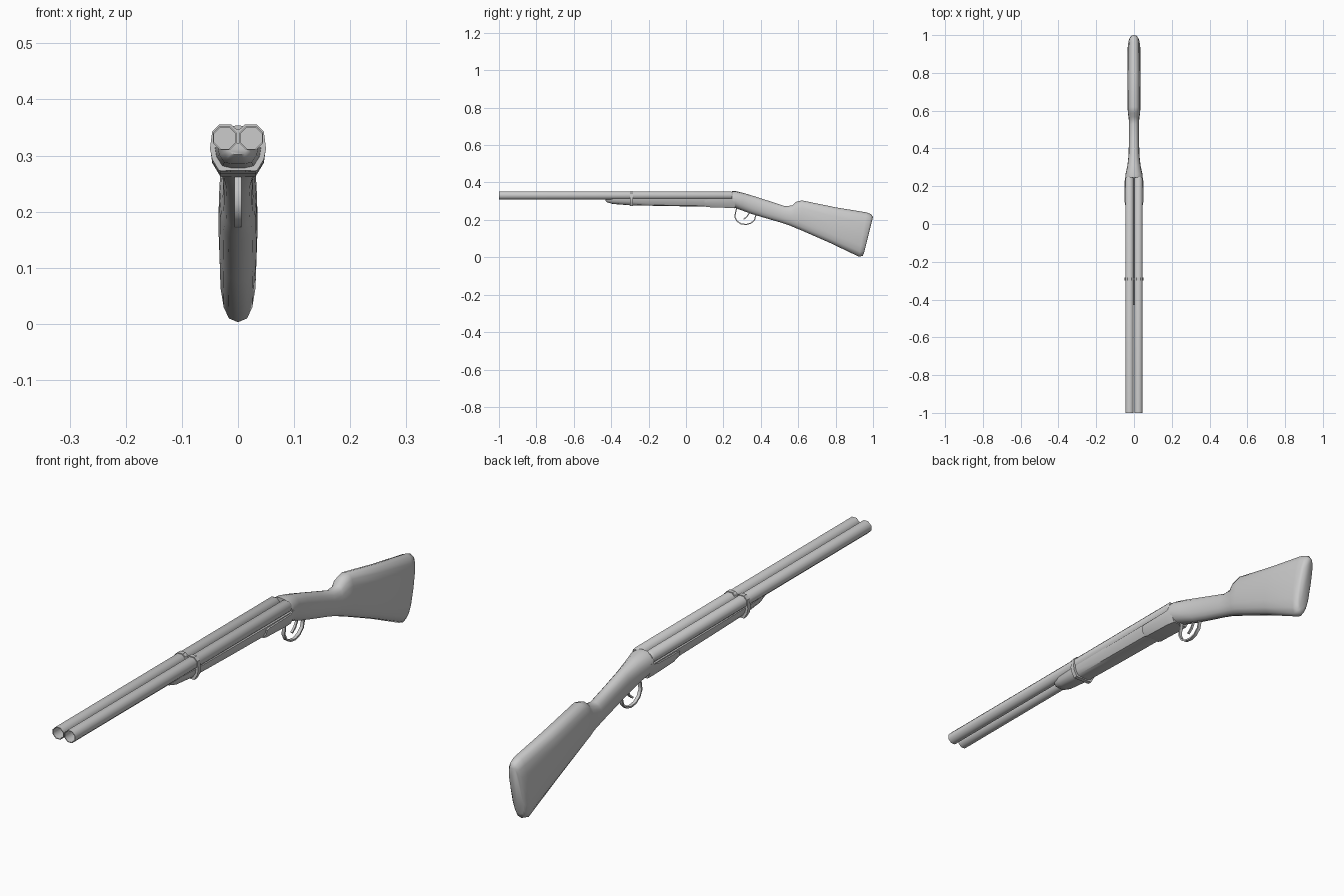
import bpy, bmesh, math
from mathutils import Vector

if "Cube" in bpy.data.objects:
    bpy.data.objects.remove(bpy.data.objects["Cube"])


def loft(name, rings, smooth=45, cap=True):
    """Skin a list of equal-sized point rings and shade by angle."""
    bm = bmesh.new()
    rows = [[bm.verts.new(p) for p in r] for r in rings]
    n = len(rows[0])
    for a, b in zip(rows, rows[1:]):
        for i in range(n):
            bm.faces.new((a[i], a[(i + 1) % n], b[(i + 1) % n], b[i]))
    if cap:
        bm.faces.new(rows[0])
        bm.faces.new(rows[-1])
    bmesh.ops.recalc_face_normals(bm, faces=bm.faces)
    me = bpy.data.meshes.new(name)
    bm.to_mesh(me)
    bm.free()
    ob = bpy.data.objects.new(name, me)
    bpy.context.collection.objects.link(ob)
    bpy.ops.object.select_all(action='DESELECT')
    ob.select_set(True)
    bpy.context.view_layer.objects.active = ob
    bpy.ops.object.shade_smooth_by_angle(angle=math.radians(smooth))
    return ob


def oval(top, bottom, w, e, n=16):
    """Superellipse ring spanning two (y, z) points with half width w."""
    t, b = Vector((0, *top)), Vector((0, *bottom))
    c, up, ring = (t + b) / 2, (t - b) / 2, []
    for i in range(n):
        a = 2 * math.pi * i / n
        s, k = math.sin(a), math.cos(a)
        p = c + up * math.copysign(abs(k) ** (2 / e), k)
        p.x = w * math.copysign(abs(s) ** (2 / e), s)
        ring.append(p)
    return ring


def mirrored(half, y):
    """Closed symmetric ring at y from right-hand (x, z) points."""
    pts = half + [(-x, z) for x, z in reversed(half)]
    return [(x, y, z) for x, z in pts]


def strip(name, path, w, t):
    """Thin bar of rectangular section following a (y, z) path."""
    rings = []
    for i, p in enumerate(path):
        a, b = Vector(path[max(i - 1, 0)]), Vector(path[min(i + 1, len(path) - 1)])
        d = (b - a).normalized() * t
        rings.append([(sx * w, p[0] - s * d.y, p[1] + s * d.x)
                      for sx, s in ((-1, -1), (1, -1), (1, 1), (-1, 1))])
    return loft(name, rings)


# Twin eight-sided barrels, bored at the muzzle
for side, label in ((-1, "left"), (1, "right")):
    rings = []
    for y, r in ((0.25, 0.018), (0.24, 0.0232), (-1, 0.0232), (-1, 0.0205), (-0.9, 0.0205)):
        rings.append([(side * 0.0235 + r * math.cos(a), y, 0.331 + r * math.sin(a))
                      for a in [math.pi * (i + 0.5) / 4 for i in range(8)]])
    loft(label + "_barrel", rings, 50)

# Wooden stock and wrist: top point, bottom point, half width, squareness
stock = [((0.245, 0.354), (0.25, 0.265), 0.046, 2.2),
         ((0.265, 0.354), (0.265, 0.263), 0.045, 2.2),
         ((0.31, 0.343), (0.295, 0.252), 0.036, 2.2),
         ((0.37, 0.325), (0.35, 0.232), 0.029, 2.2),
         ((0.45, 0.299), (0.42, 0.211), 0.027, 2.2),
         ((0.53, 0.273), (0.50, 0.188), 0.027, 2.2),
         ((0.568, 0.277), (0.555, 0.170), 0.028, 2.3),
         ((0.588, 0.296), (0.58, 0.159), 0.032, 2.5),
         ((0.62, 0.304), (0.61, 0.147), 0.034, 2.6),
         ((0.80, 0.267), (0.77, 0.077), 0.035, 2.7),
         ((0.965, 0.240), (0.925, 0.003), 0.033, 2.7),
         ((0.99, 0.230), (0.945, 0.008), 0.028, 2.7),
         ((1.0, 0.215), (0.952, 0.025), 0.021, 2.7)]
loft("stock", [oval(*s) for s in stock], 60)

# Forend wood under the barrels, with a rounded tip
forend = []
for y, w, low in ((-0.43, 0.018, 0.302), (-0.42, 0.028, 0.293), (-0.39, 0.036, 0.285),
                  (-0.30, 0.041, 0.278), (-0.10, 0.043, 0.274), (0.25, 0.044, 0.268)):
    d = 0.314 - low
    forend.append(mirrored([(0.008, 0.322), (w, 0.314), (w * 0.93, 0.314 - d * 0.45),
                            (w * 0.68, low + d * 0.1), (w * 0.3, low)], y))
loft("forend", forend)

# Metal receiver plate wrapping the underside at the breech
receiver = []
for y, w, top, low in ((0.10, 0.047, 0.304, 0.272), (0.115, 0.049, 0.308, 0.268),
                       (0.23, 0.049, 0.310, 0.264), (0.262, 0.044, 0.318, 0.262)):
    receiver.append(mirrored([(0.01, top), (w, top), (w * 0.94, (top + low) / 2),
                              (w * 0.66, low)], y))
loft("receiver_plate", receiver, 35)

# Band clamping barrels to forend
band = [(0.003, 0.347), (0.012, 0.355), (0.034, 0.355), (0.046, 0.343),
        (0.050, 0.312), (0.046, 0.293), (0.034, 0.273)]
loft("barrel_band", [mirrored(band, y) for y in (-0.30, -0.284)], 30)

# Trigger guard and curved trigger
guard = [(0.272, 0.268)]
for i in range(9):
    a = math.radians(160 + 230 * i / 8)
    guard.append((0.317 + 0.056 * math.cos(a), 0.222 + 0.047 * math.sin(a)))
strip("trigger_guard", guard, 0.006, 0.003)
strip("trigger", [(0.335, 0.252), (0.336, 0.234), (0.326, 0.217), (0.308, 0.203)], 0.004, 0.003)
